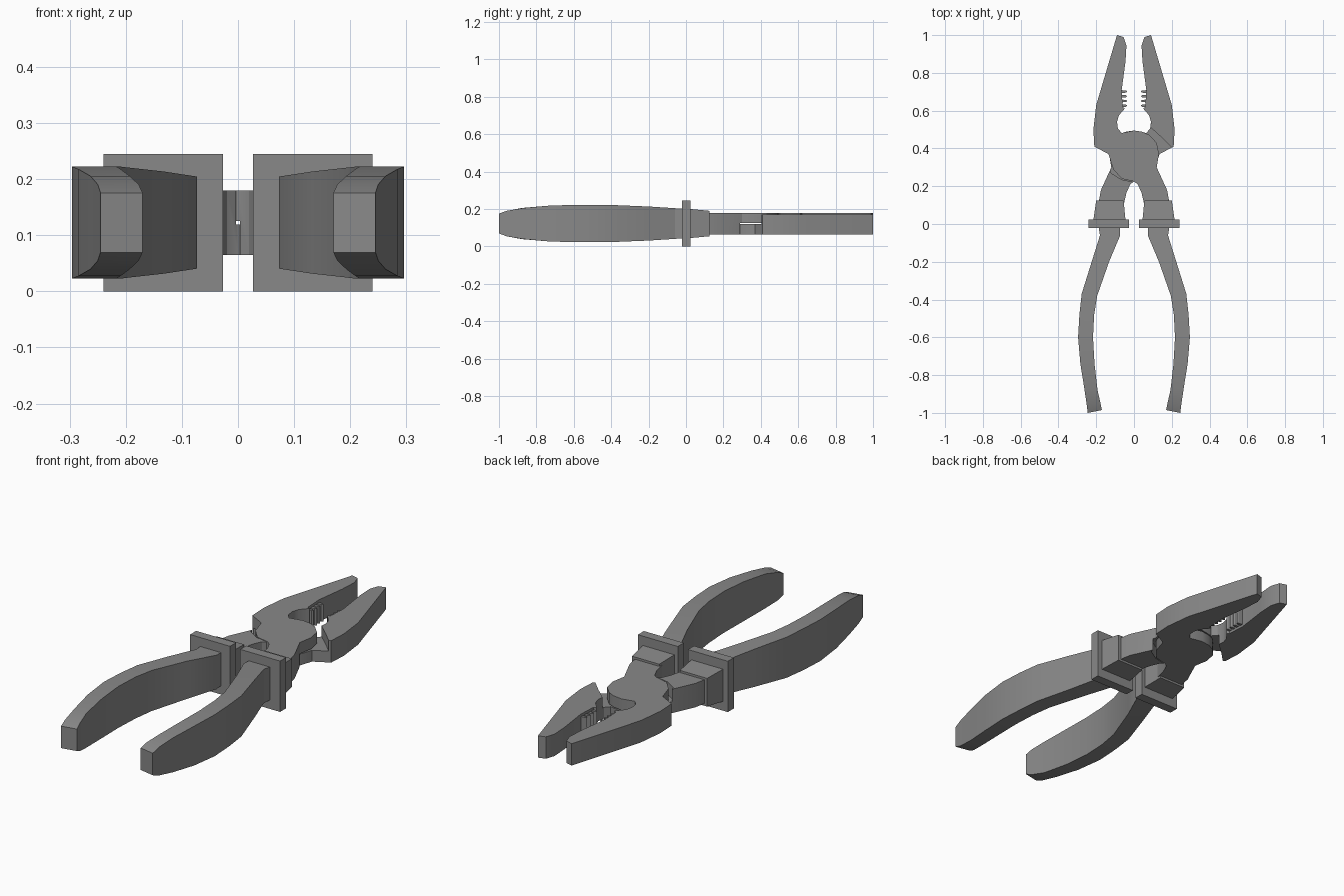
import bpy, bmesh, math

cube = bpy.data.objects.get("Cube")
if cube:
    bpy.data.objects.remove(cube, do_unlink=True)

MID = 0.1225  # height of the plane between the two halves

steel = bpy.data.materials.new("plain grey")
steel.use_nodes = True
grey = (0.25, 0.25, 0.25, 1)
steel.diffuse_color = grey
steel.node_tree.nodes["Principled BSDF"].inputs["Base Color"].default_value = grey


def finish(name, bm):
    bmesh.ops.recalc_face_normals(bm, faces=bm.faces)
    mesh = bpy.data.meshes.new(name)
    bm.to_mesh(mesh)
    bm.free()
    mesh.materials.append(steel)
    ob = bpy.data.objects.new(name, mesh)
    bpy.context.collection.objects.link(ob)
    return ob


def smooth(ob):
    bpy.ops.object.select_all(action='DESELECT')
    ob.select_set(True)
    bpy.context.view_layer.objects.active = ob
    bpy.ops.object.shade_smooth_by_angle(angle=math.radians(25))


def plate(name, outline, side, low, high):
    """Extrude an outline; side -1 turns it half round the long axis."""
    bm = bmesh.new()
    face = bm.faces.new([bm.verts.new((x * side, y, MID + side * low)) for x, y in outline])
    top = bmesh.ops.extrude_face_region(bm, geom=[face])["geom"]
    for v in top:
        if isinstance(v, bmesh.types.BMVert):
            v.co.z = MID + side * high
    return finish(name, bm)


def loft(name, sections, side):
    """Join rectangular sections: inner (x, y), outer (x, y), half height."""
    bm = bmesh.new()
    rings = []
    for (xi, yi), (xo, yo), h in sections:
        corners = [(xi, yi, -h), (xo, yo, -h), (xo, yo, h), (xi, yi, h)]
        rings.append([bm.verts.new((x * side, y, MID + z)) for x, y, z in corners])
    for a, b in zip(rings, rings[1:]):
        for i in range(4):
            j = (i + 1) % 4
            bm.faces.new((a[i], a[j], b[j], b[i]))
    bm.faces.new(rings[0])
    bm.faces.new(rings[-1])
    return finish(name, bm)


def cut(ob, cutter):
    mod = ob.modifiers.new("lap", 'BOOLEAN')
    mod.operation = 'DIFFERENCE'
    mod.solver = 'EXACT'
    mod.object = cutter
    bpy.context.view_layer.objects.active = ob
    bpy.ops.object.modifier_apply(modifier=mod.name)
    bpy.data.objects.remove(cutter, do_unlink=True)


# jaw on one side, round joint, neck on the other side
half_outline = [
    (-0.09, 1.0), (-0.055, 0.99), (-0.04, 0.945), (-0.045, 0.86), (-0.065, 0.71),
    (-0.06, 0.62), (-0.048, 0.612), (-0.08, 0.575), (-0.09, 0.54), (-0.085, 0.505),
    (-0.065, 0.482), (0, 0.495), (0.045, 0.488), (0.08, 0.472), (0.12, 0.43),
    (0.132, 0.37), (0.12, 0.3), (0.175, 0.18), (0.19, 0.1), (0.055, 0.1),
    (0.04, 0.165), (0.02, 0.21), (0, 0.225), (-0.065, 0.24), (-0.11, 0.29),
    (-0.135, 0.37), (-0.21, 0.41), (-0.215, 0.5), (-0.2, 0.63)]
# area where the other half passes underneath
lap_outline = [
    (-0.08, 0.52), (-0.1, 0.5), (-0.15, 0.455), (-0.2, 0.405), (-0.3, 0.36),
    (-0.3, 0.05), (-0.02, 0.05), (0, 0.222), (0.065, 0.235), (0.122, 0.27),
    (0.14, 0.36), (0.3, 0.4), (0.3, 0.52)]
trim_outline = [(-0.4, 0.4), (0.4, 0.4), (0.4, 1.1), (-0.4, 1.1)]

# grip sections from guard to end
grip = [
    ((0.075, 0.0), (0.19, 0.0), 0.078), ((0.073, -0.06), (0.18, -0.06), 0.082),
    ((0.132, -0.2), (0.224, -0.2), 0.091), ((0.195, -0.38), (0.277, -0.37), 0.098),
    ((0.211, -0.48), (0.289, -0.48), 0.1), ((0.217, -0.6), (0.296, -0.6), 0.1),
    ((0.209, -0.74), (0.284, -0.74), 0.095), ((0.193, -0.88), (0.263, -0.87), 0.083),
    ((0.177, -0.95), (0.25, -0.96), 0.068), ((0.17, -0.985), (0.245, -1.0), 0.053)]
guard = [((0.027, -0.022), (0.24, -0.022), MID - 0.0025),
         ((0.027, 0.024), (0.24, 0.024), MID - 0.0025)]
guard = [(a, b, 0.1225) for a, b, _ in guard]
collar = [((0.045, 0.02), (0.215, 0.02), 0.078), ((0.055, 0.125), (0.2, 0.125), 0.068)]

for side, level, hand in ((1, "upper", "left"), (-1, "lower", "right")):
    body = plate(level + "_jaw_and_neck", half_outline, side, -0.0575, 0.0575)
    cut(body, plate("lap_cutter", lap_outline, side, -0.2, 0.003))
    cut(body, plate("trim_cutter", trim_outline, side, -0.2, -0.048))
    smooth(body)

    # gripping ridges inside the jaw
    for i in range(4):
        y = 0.627 + i * 0.025
        ridge = [(-0.075, y - 0.008), (-0.043, y - 0.007), (-0.036, y),
                 (-0.043, y + 0.005), (-0.075, y + 0.007)]
        plate(level + "_jaw_ridge", ridge, side, -0.036, 0.046)

    smooth(loft(hand + "_grip", grip, side))
    loft(hand + "_guard", guard, side)
    loft(hand + "_collar", collar, side)
